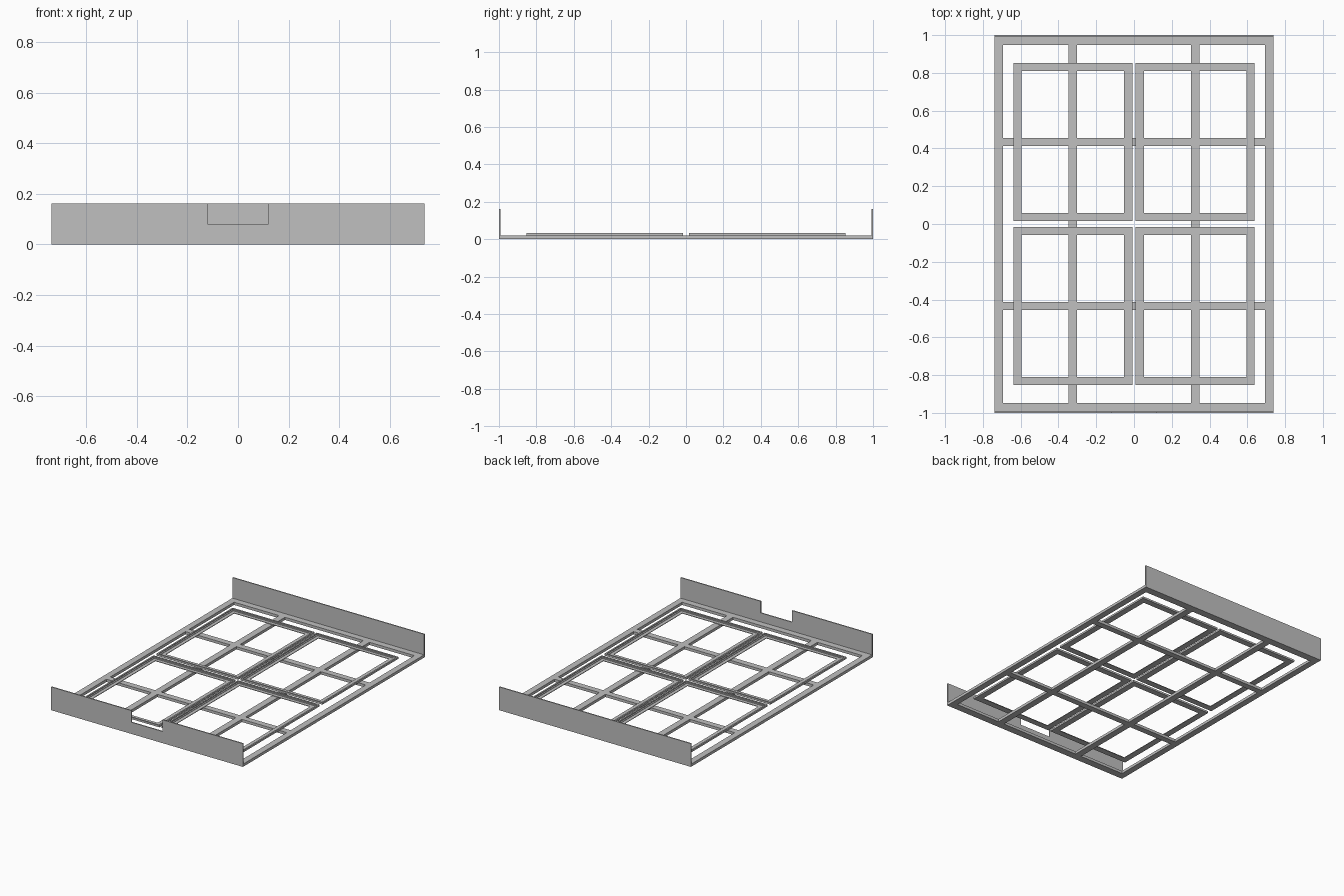
import bpy
import bmesh

cube = bpy.data.objects.get("Cube")
if cube:
    bpy.data.objects.remove(cube, do_unlink=True)

GREY = (0.53, 0.53, 0.53, 1)
steel = bpy.data.materials.new("grey steel")
steel.use_nodes = True
steel.diffuse_color = GREY
steel.node_tree.nodes["Principled BSDF"].inputs["Base Color"].default_value = GREY

BASE_TOP = 0.019


def finish(name, bm):
    bmesh.ops.recalc_face_normals(bm, faces=bm.faces[:])
    mesh = bpy.data.meshes.new(name)
    bm.to_mesh(mesh)
    bm.free()
    mesh.materials.append(steel)
    obj = bpy.data.objects.new(name, mesh)
    bpy.context.collection.objects.link(obj)
    return obj


def box(name, x0, x1, y0, y1, z0, z1):
    bm = bmesh.new()
    bmesh.ops.create_cube(bm, size=1)
    for v in bm.verts:
        v.co = (x1 if v.co.x > 0 else x0, y1 if v.co.y > 0 else y0, z1 if v.co.z > 0 else z0)
    return finish(name, bm)


def mitred_frame(name, x0, x1, y0, y1, profile):
    """Sweep a closed profile of (inset, height) points round a rectangle."""
    bm = bmesh.new()
    loops = []
    for d, z in profile:
        corners = [(x0 + d, y0 + d), (x1 - d, y0 + d), (x1 - d, y1 - d), (x0 + d, y1 - d)]
        loops.append([bm.verts.new((x, y, z)) for x, y in corners])
    for i, a in enumerate(loops):
        b = loops[(i + 1) % len(loops)]
        for j in range(4):
            k = (j + 1) % 4
            bm.faces.new((a[j], a[k], b[k], b[j]))
    return finish(name, bm)


def upright_plate(name, outline, y0, y1):
    """Extrude an (x, z) outline along y."""
    bm = bmesh.new()
    face = bm.faces.new([bm.verts.new((x, y0, z)) for x, z in outline])
    new = bmesh.ops.extrude_face_region(bm, geom=[face])["geom"]
    moved = [v for v in new if isinstance(v, bmesh.types.BMVert)]
    bmesh.ops.translate(bm, verts=moved, vec=(0, y1 - y0, 0))
    return finish(name, bm)


# Base grid: outer frame with two long bars and two cross bars
W, L, PLATE = 0.738, 1.0, 0.008
mitred_frame("outer_frame", -W, W, -L + PLATE, L - PLATE,
             [(0, 0), (0, BASE_TOP), (0.044, BASE_TOP), (0.044, 0)])
for side, s in (("right", -1), ("left", 1)):
    x = s * 0.325
    box(f"long_bar_{side}", x - 0.023, x + 0.023, -0.95, 0.95, 0, BASE_TOP)
for end, s in (("front", -1), ("back", 1)):
    y = s * 0.434
    box(f"cross_bar_{end}", -0.694, 0.694, y - 0.021, y + 0.021, 0, BASE_TOP)

# Four tray frames with a raised outer lip
tray_profile = [(0, BASE_TOP), (0, 0.032), (0.010, 0.032), (0.010, 0.026),
                (0.020, 0.026), (0.020, 0.023), (0.043, 0.023), (0.043, BASE_TOP)]
for side, xs in (("right", (-0.639, -0.009)), ("left", (0.009, 0.639))):
    for end, ys in (("front", (-0.852, -0.015)), ("back", (0.015, 0.852))):
        mitred_frame(f"tray_frame_{end}_{side}", *xs, *ys, tray_profile)

# Upright end plates, the front one notched
H, NOTCH_X, NOTCH_Z = 0.162, 0.12, 0.081
upright_plate("back_plate", [(-W, 0), (W, 0), (W, H), (-W, H)], L - PLATE, L)
upright_plate("front_plate", [(-W, 0), (W, 0), (W, H), (NOTCH_X, H), (NOTCH_X, NOTCH_Z),
                              (-NOTCH_X, NOTCH_Z), (-NOTCH_X, H), (-W, H)], -L, -L + PLATE)
